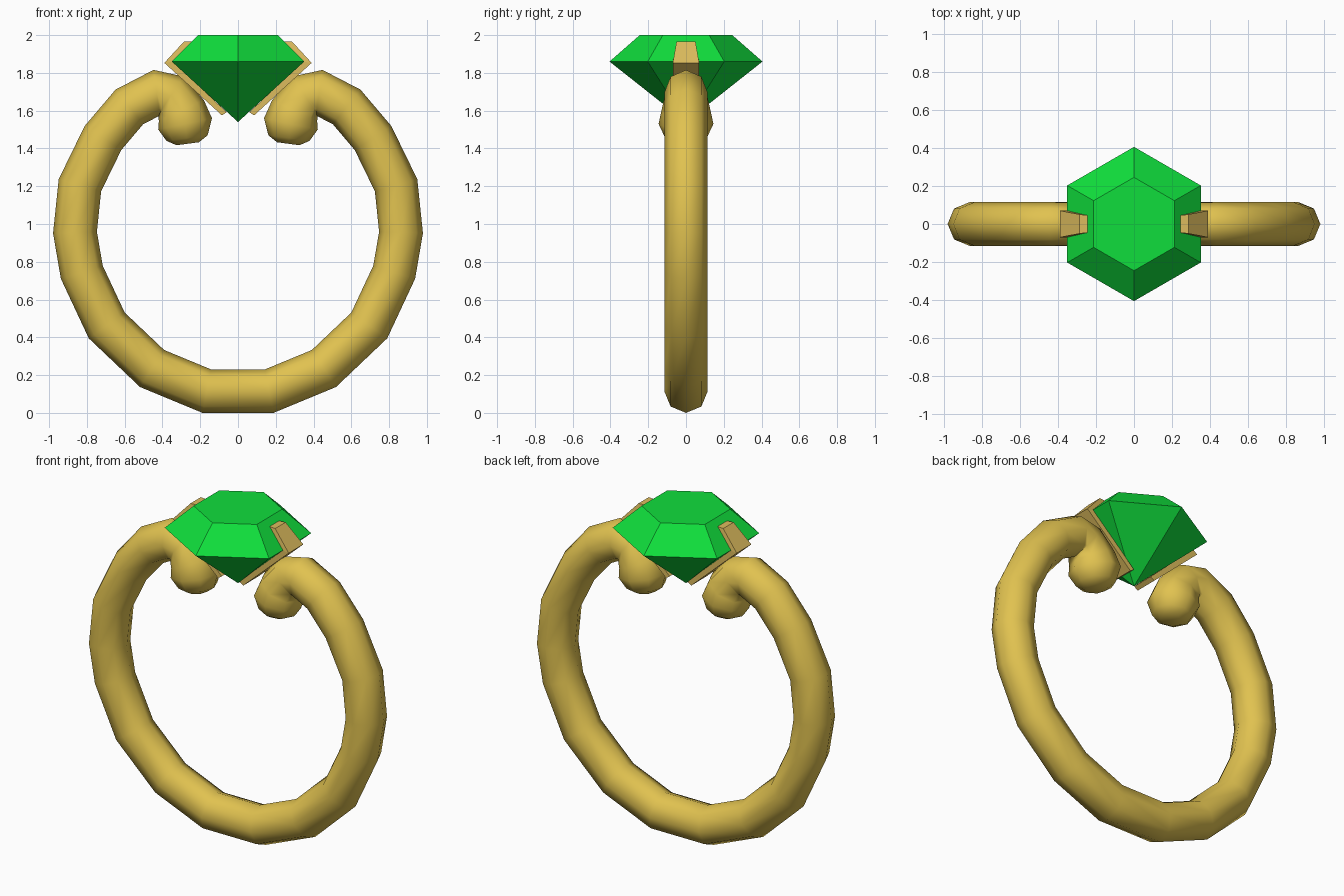
import bpy, bmesh, math
from mathutils import Vector

if "Cube" in bpy.data.objects:
    bpy.data.objects.remove(bpy.data.objects["Cube"])


def material(name, rgb):
    m = bpy.data.materials.new(name)
    m.diffuse_color = (*rgb, 1)
    m.use_nodes = True
    m.node_tree.nodes["Principled BSDF"].inputs["Base Color"].default_value = m.diffuse_color
    return m


gold = material("gold", (0.75, 0.54, 0.08))
prong_gold = material("warm prong gold", (0.72, 0.50, 0.11))
green = material("emerald green", (0.005, 0.73, 0.045))


def finish(name, bm, mat, smooth=False):
    bmesh.ops.recalc_face_normals(bm, faces=bm.faces)
    me = bpy.data.meshes.new(name)
    for f in bm.faces:
        f.smooth = smooth
    bm.to_mesh(me)
    bm.free()
    me.materials.append(mat)
    ob = bpy.data.objects.new(name, me)
    bpy.context.collection.objects.link(ob)
    return ob


def bridge(bm, a, b):
    n = len(a)
    for i in range(n):
        bm.faces.new((a[i], a[(i + 1) % n], b[(i + 1) % n], b[i]))


# Band: octagonal tube swept along a mirrored path that curls in at the ends
half = [(.165, .115, .115), (.455, .235, .115), (.695, .463, .115),
        (.827, .745, .115), (.863, .955, .115), (.837, 1.205, .115),
        (.715, 1.455, .115), (.575, 1.62, .115), (.43, 1.695, .115),
        (.355, 1.68, .112), (.30, 1.60, .13), (.28, 1.53, .145),
        (.27, 1.455, .11), (.266, 1.425, .06)]
path = [(-x, z, r) for x, z, r in reversed(half)] + half
bm = bmesh.new()
rings = []
for i, (x, z, r) in enumerate(path):
    here = Vector((x, z))
    a = Vector(path[max(i - 1, 0)][:2])
    b = Vector(path[min(i + 1, len(path) - 1)][:2])
    d_in = (here - a).normalized() if i else (b - here).normalized()
    d_out = (b - here).normalized() if i < len(path) - 1 else d_in
    t = (d_in + d_out).normalized()
    miter = 1 / max(t.dot(d_out), 0.9)
    rings.append([bm.verts.new((x + t.y * r * miter * math.cos(k * math.pi / 4),
                                r * math.sin(k * math.pi / 4),
                                z - t.x * r * miter * math.cos(k * math.pi / 4)))
                  for k in range(8)])
for a, b in zip(rings, rings[1:]):
    bridge(bm, a, b)
bm.faces.new(rings[0])
bm.faces.new(rings[-1])
finish("band", bm, gold, smooth=True)

# Gem: hexagonal table, girdle and pointed culet
bm = bmesh.new()


def hexagon(r, z):
    return [bm.verts.new((r * math.sin(k * math.pi / 3), r * math.cos(k * math.pi / 3), z))
            for k in range(6)]


table, girdle = hexagon(.245, 2.0), hexagon(.405, 1.86)
culet = bm.verts.new((0, 0, 1.54))
bm.faces.new(table)
bridge(bm, table, girdle)
for k in range(6):
    bm.faces.new((girdle[k], girdle[(k + 1) % 6], culet))
finish("gem", bm, green)

# Prongs: bent plates hugging the gem; each entry is x, z, half width
profile = [(.06, 1.592, .07), (.085, 1.575, .07), (.39, 1.853, .07),
           (.285, 1.967, .05), (.24, 1.967, .045), (.345, 1.86, .07)]
for side, name in ((-1, "left_prong"), (1, "right_prong")):
    bm = bmesh.new()
    front = [bm.verts.new((side * x, -w, z)) for x, z, w in profile]
    back = [bm.verts.new((side * x, w, z)) for x, z, w in profile]
    bridge(bm, front, back)
    for s in (front, back):
        bm.faces.new((s[0], s[1], s[2], s[5]))
        bm.faces.new((s[2], s[3], s[4], s[5]))
    finish(name, bm, prong_gold)
